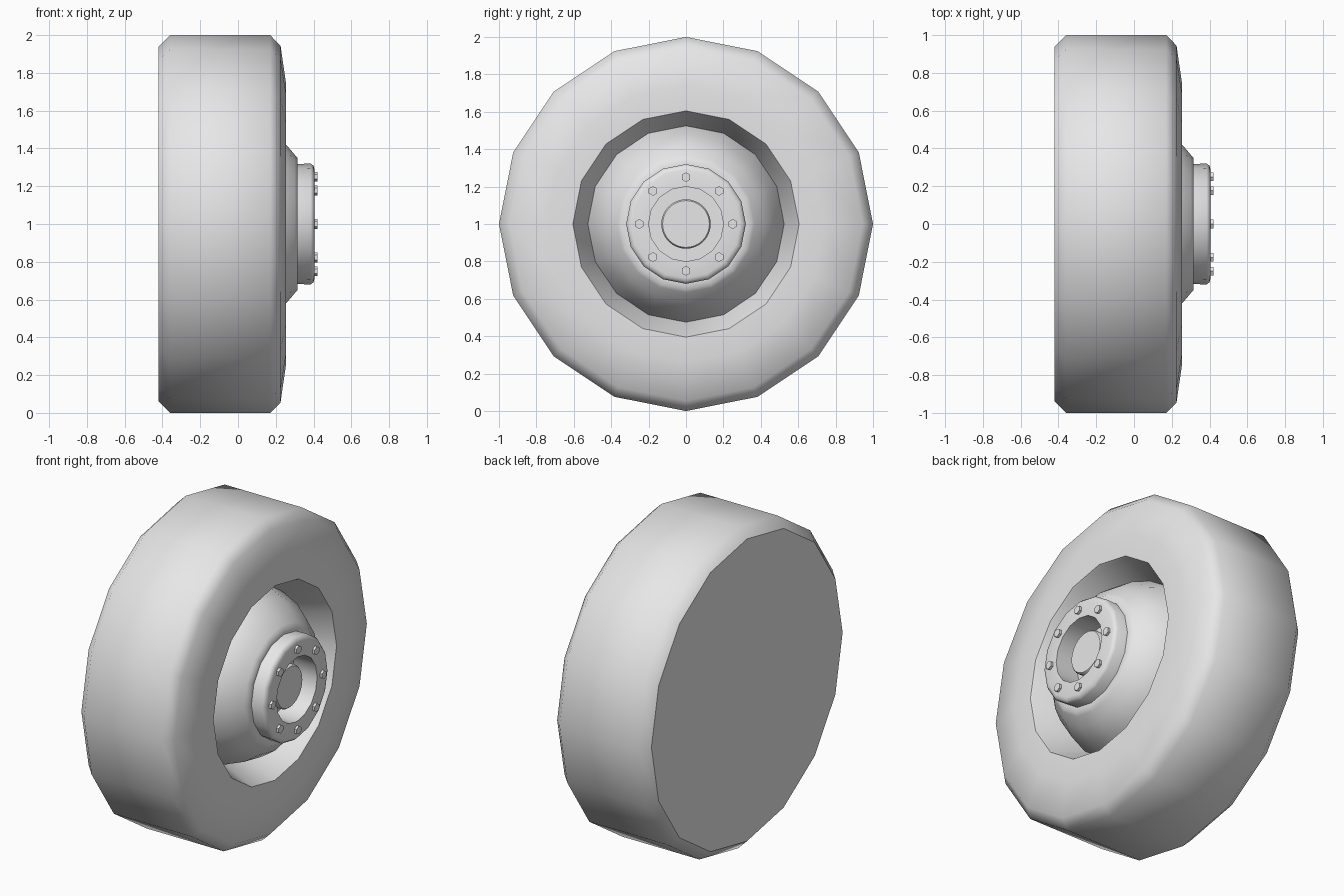
import bpy, bmesh, math
from mathutils import Matrix, Vector

cube = bpy.data.objects.get("Cube")
if cube:
    bpy.data.objects.remove(cube, do_unlink=True)

grey = bpy.data.materials.new("plain_grey")
grey.use_nodes = True
grey.diffuse_color = (0.8, 0.8, 0.8, 1)
grey.node_tree.nodes["Principled BSDF"].inputs["Base Color"].default_value = (0.8, 0.8, 0.8, 1)

AXLE = Vector((0, 0, 1))


def finish(name, bm, angle):
    """Turn a bmesh into a grey, smooth shaded object on the axle."""
    mesh = bpy.data.meshes.new(name)
    bm.to_mesh(mesh)
    bm.free()
    mesh.materials.append(grey)
    obj = bpy.data.objects.new(name, mesh)
    bpy.context.collection.objects.link(obj)
    obj.location = AXLE
    bpy.ops.object.select_all(action='DESELECT')
    obj.select_set(True)
    bpy.context.view_layer.objects.active = obj
    bpy.ops.object.shade_smooth_by_angle(angle=math.radians(angle))
    return obj


def lathe(name, profile, sides, angle=40, cap_end=False):
    """Revolve (x, radius) points, listed from back to front, about the x axis."""
    bm = bmesh.new()
    rings = []
    for x, r in profile:
        turns = [2 * math.pi * i / sides for i in range(sides)]
        rings.append([bm.verts.new((x, -r * math.sin(t), r * math.cos(t))) for t in turns])
    for a, b in zip(rings, rings[1:]):
        for i in range(sides):
            j = (i + 1) % sides
            bm.faces.new((a[i], a[j], b[j], b[i]))
    if cap_end:
        bm.faces.new(rings[-1])
    bm.normal_update()
    # Faces must look along the profile's outer side
    if cap_end and bm.faces[:][-1].normal.x < 0:
        bmesh.ops.reverse_faces(bm, faces=bm.faces[:])
    elif not cap_end:
        (x0, r0), (x1, r1) = profile[0], profile[1]
        bm.faces.ensure_lookup_table()
        n = bm.faces[0].normal
        c = bm.faces[0].calc_center_median()
        radial = Vector((0, c.y, c.z)).normalized()
        if n.x * (r0 - r1) + n.dot(radial) * (x1 - x0) < 0:
            bmesh.ops.reverse_faces(bm, faces=bm.faces[:])
    return finish(name, bm, angle)


# Tyre with rounded shoulders and a flat outer sidewall
lathe("tyre", [(-0.42, 0.94), (-0.36, 1), (0.17, 1), (0.225, 0.945),
               (0.255, 0.74), (0.255, 0.605)], 16, 60)

# Flat disc closing the back
bm = bmesh.new()
bmesh.ops.create_circle(bm, cap_ends=True, segments=16, radius=0.94,
                        matrix=Matrix.Translation((-0.42, 0, 0)) @ Matrix.Rotation(-math.pi / 2, 4, 'Y'))
finish("back_disc", bm, 30)

# Rim wall sinking behind the sidewall
lathe("rim_wall", [(0.05, 0.525), (0.24, 0.597), (0.255, 0.605)][::-1], 16)

# Domed dish rising from the rim to the hub
lathe("dish", [(0.05, 0.525), (0.17, 0.48), (0.255, 0.42), (0.3, 0.367),
               (0.315, 0.35), (0.315, 0.315)], 16, 50)

# Hub drum with a round recess in its face
lathe("hub", [(0.3, 0.325), (0.315, 0.318), (0.385, 0.32), (0.4, 0.308), (0.405, 0.29),
              (0.405, 0.2), (0.25, 0.2), (0.25, 0.12)], 16, 60)

# Axle cap inside the recess
lathe("axle_cap", [(0.25, 0.132), (0.345, 0.132), (0.355, 0.125)], 32, 50, cap_end=True)

# Ring of hexagonal wheel bolts
bm = bmesh.new()
for i in range(8):
    t = i * math.pi / 4
    place = Matrix.Translation((0.405, 0.25 * math.sin(t), 0.25 * math.cos(t)))
    turn = Matrix.Rotation(math.pi / 2, 4, 'Y') @ Matrix.Rotation(math.pi / 6, 4, 'Z')
    bmesh.ops.create_cone(bm, cap_ends=True, segments=6, radius1=0.026, radius2=0.026,
                          depth=0.03, matrix=place @ turn)
finish("wheel_bolts", bm, 30)
